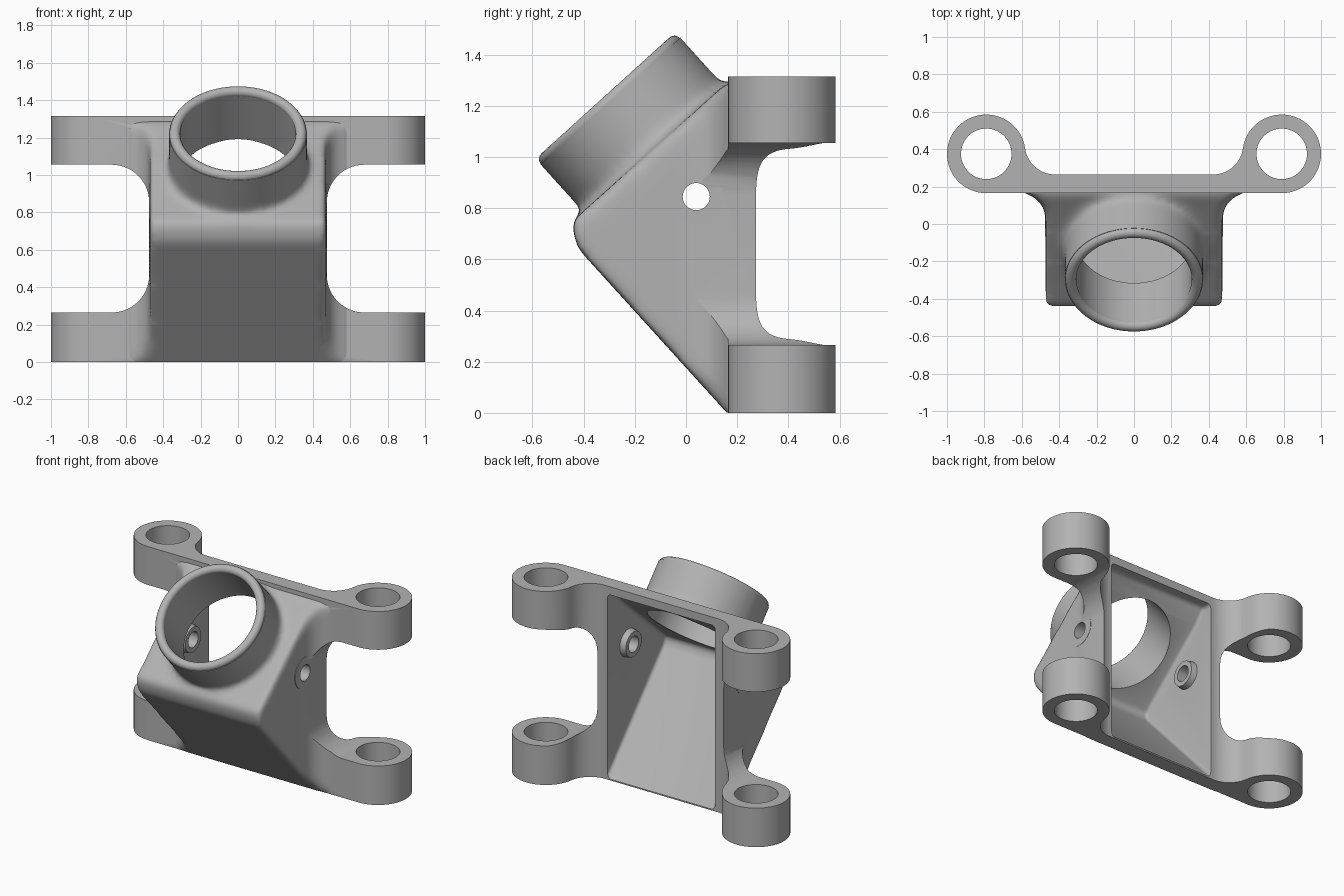
import bpy, bmesh, math
from mathutils import Matrix, Vector

cube = bpy.data.objects.get("Cube")
if cube:
    bpy.data.objects.remove(cube)

grey = bpy.data.materials.new("cast_grey")
grey.use_nodes = True
grey.diffuse_color = (0.45, 0.45, 0.45, 1)
grey.node_tree.nodes["Principled BSDF"].inputs["Base Color"].default_value = (0.45, 0.45, 0.45, 1)


def add_object(name, bm):
    bmesh.ops.recalc_face_normals(bm, faces=bm.faces)
    mesh = bpy.data.meshes.new(name)
    bm.to_mesh(mesh)
    bm.free()
    mesh.materials.append(grey)
    obj = bpy.data.objects.new(name, mesh)
    bpy.context.collection.objects.link(obj)
    return obj


def prism(name, points, axis, start, end):
    """Extrude a flat outline along one axis."""
    place = {"x": lambda u, v, w: (w, u, v),
             "y": lambda u, v, w: (u, w, v),
             "z": lambda u, v, w: (u, v, w)}[axis]
    bm = bmesh.new()
    face = bm.faces.new([bm.verts.new(place(u, v, start)) for u, v in points])
    side = bmesh.ops.extrude_face_region(bm, geom=[face])["geom"]
    shift = Vector(place(0, 0, end - start))
    bmesh.ops.translate(bm, vec=shift, verts=[g for g in side if isinstance(g, bmesh.types.BMVert)])
    return add_object(name, bm)


def cylinder(name, start, end, r1, r2=None, sides=64):
    start, end = Vector(start), Vector(end)
    line = end - start
    matrix = Matrix.Translation((start + end) / 2) @ line.to_track_quat("Z", "Y").to_matrix().to_4x4()
    bm = bmesh.new()
    bmesh.ops.create_cone(bm, cap_ends=True, segments=sides, radius1=r1,
                          radius2=r1 if r2 is None else r2, depth=line.length, matrix=matrix)
    return add_object(name, bm)


def bake(obj):
    """Apply all modifiers."""
    graph = bpy.context.evaluated_depsgraph_get()
    graph.update()
    mesh = bpy.data.meshes.new_from_object(obj.evaluated_get(graph))
    obj.modifiers.clear()
    obj.data = mesh


def combine(obj, other, operation):
    mod = obj.modifiers.new("join", "BOOLEAN")
    mod.object, mod.operation, mod.solver = other, operation, "EXACT"
    bake(obj)
    bpy.data.objects.remove(other)


def arc(cx, cy, r, a, b, steps=14):
    angles = [math.radians(a + (b - a) * i / steps) for i in range(steps + 1)]
    return [(cx + r * math.cos(t), cy + r * math.sin(t)) for t in angles]


def mirrored(half):
    return half + [(-x, y) for x, y in reversed(half)]


def box(name, x, y, low, high):
    return prism(name, [(-x, y[0]), (x, y[0]), (x, y[1]), (-x, y[1])], "z", low, high)


# Tube axis
rim = Vector((0, -0.315, 1.24))
axis = Vector((0, -0.67, 0.74)).normalized()
lip_r = 0.029

# Housing: side profile crossed with a plan that flares into the arms
body = prism("bracket_body", [(0.432, -0.3), (-0.425, 0.645), (-0.45, 0.745), (0.165, 1.295),
                              (0.5, 1.295), (0.5, -0.3)], "x", -0.8, 0.8)
plan = mirrored([(0.472, -1)] + arc(0.607, 0.03, 0.135, 180, 90) + [(0.607, 0.5)])
combine(body, prism("plan", plan, "z", -0.5, 1.6), "INTERSECT")
combine(body, cylinder("tube", rim - axis * 0.4, rim + axis * 0.15, 0.37), "UNION")

# Soften all casting edges
remesh = body.modifiers.new("remesh", "REMESH")
remesh.mode, remesh.voxel_size = "VOXEL", 0.018
soften = body.modifiers.new("soften", "SMOOTH")
soften.factor, soften.iterations = 0.5, 24
bake(body)

# Trim the back, the base and the tube mouth
combine(body, box("trim", 1.5, (-1.5, 0.26), 0.001, 2), "INTERSECT")
mouth = rim - axis * lip_r
combine(body, cylinder("mouth_cut", mouth, mouth + axis * 0.5, 0.6), "DIFFERENCE")

# Back frame with four rounded eyes
ex, ey, er, fr = 0.79, 0.375, 0.21, 0.16
fy = 0.265 + fr
fx = ex - math.sqrt((er + fr) ** 2 - (fy - ey) ** 2)
tilt = math.degrees(math.atan2(ey - fy, ex - fx))
half = arc(fx, fy, fr, -90, tilt) + arc(ex, ey, er, 180 + tilt, -90, 48)[1:]
combine(body, prism("frame", mirrored(half), "z", 0, 1.315), "UNION")

# Side windows between upper and lower arms
for s in (1, -1):
    window = (arc(0.675, 0.465, 0.2, 270, 180) + arc(0.675, 0.855, 0.2, 180, 90)
              + [(1.3, 1.055), (1.3, 0.265)])
    combine(body, prism("window", [(s * x, z) for x, z in window], "y", -1, 1), "DIFFERENCE")

# Hollow interior and tube bore
cavity = prism("cavity", [(0.30, -0.03), (-0.35, 0.69), (-0.36, 0.74), (0.13, 1.17),
                          (0.2, 1.26), (0.30, 1.26)], "x", -0.405, 0.405)
bevel = cavity.modifiers.new("round", "BEVEL")
bevel.width, bevel.segments, bevel.limit_method = 0.025, 4, "ANGLE"
bake(cavity)
combine(body, cavity, "DIFFERENCE")
combine(body, cylinder("bore", rim - axis * 0.45, rim + axis * 0.3, 0.31), "DIFFERENCE")

# Side bosses with cross holes, and the eye bores
for s in (1, -1):
    combine(body, cylinder("boss", (s * 0.477, 0.04, 0.845), (s * 0.365, 0.04, 0.845),
                           0.107, 0.085, 40), "UNION")
    combine(body, cylinder("hole", (s * 0.7, 0.04, 0.845), (s * 0.2, 0.04, 0.845), 0.053, sides=32),
            "DIFFERENCE")
    combine(body, cylinder("eye", (s * ex, ey, -0.2), (s * ex, ey, 1.6), 0.135), "DIFFERENCE")

# Rounded lip of the tube
bpy.ops.mesh.primitive_torus_add(location=mouth, rotation=axis.to_track_quat("Z", "Y").to_euler(),
                                 major_radius=0.3375, minor_radius=lip_r,
                                 major_segments=80, minor_segments=16)
lip = bpy.context.object
lip.name = "tube_lip"
lip.data.materials.append(grey)

# Shading
for obj in (body, lip):
    bpy.ops.object.select_all(action="DESELECT")
    obj.select_set(True)
    bpy.context.view_layer.objects.active = obj
    bpy.ops.object.shade_smooth_by_angle(angle=math.radians(32))
